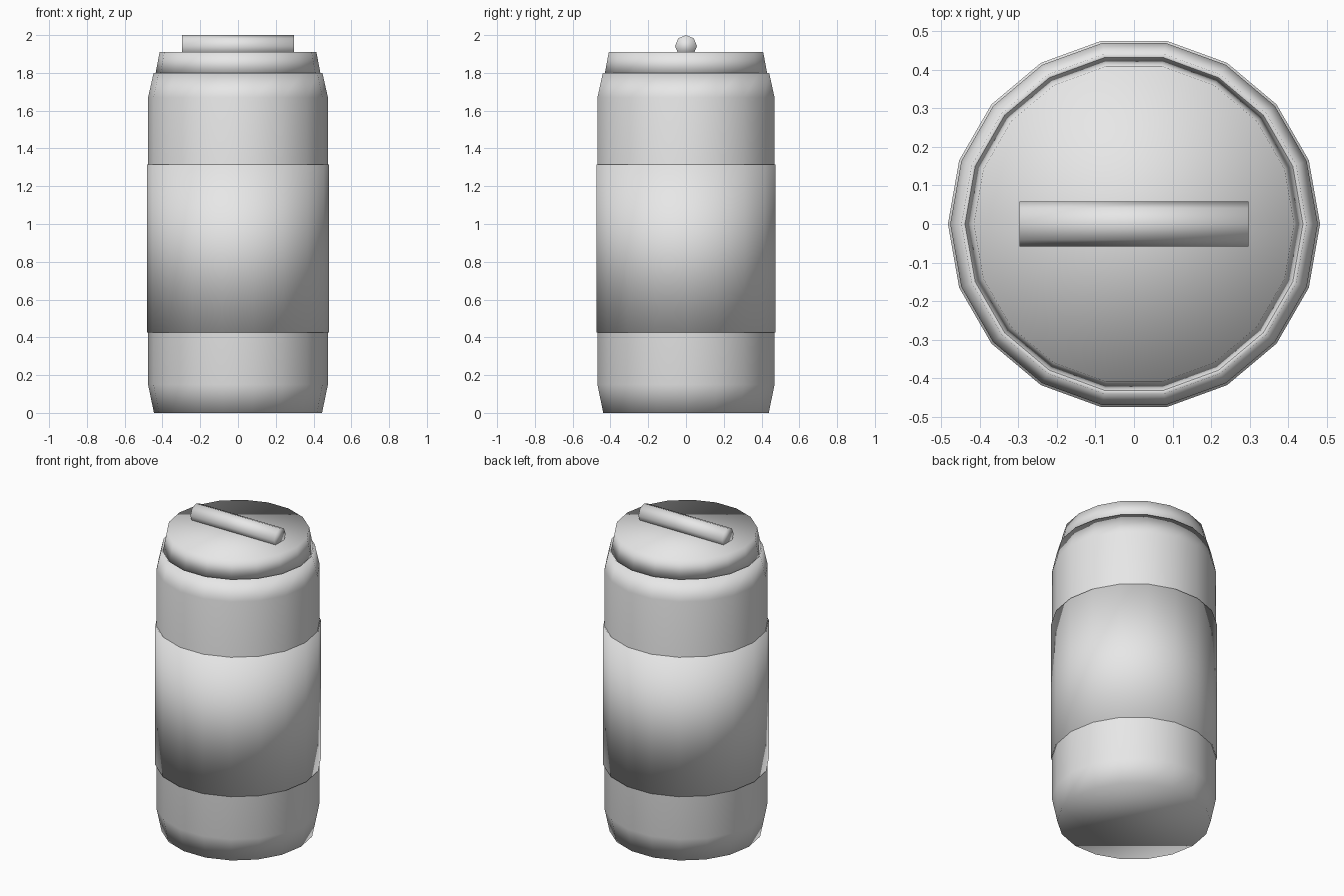
import bpy, bmesh, math
from mathutils import Matrix

cube = bpy.data.objects.get("Cube")
if cube:
    bpy.data.objects.remove(cube, do_unlink=True)

grey = bpy.data.materials.new("light grey")
grey.use_nodes = True
grey.diffuse_color = (0.8, 0.8, 0.8, 1)
grey.node_tree.nodes["Principled BSDF"].inputs["Base Color"].default_value = (0.8, 0.8, 0.8, 1)


def lathe(name, profile, sides, matrix=Matrix()):
    """Closed, smooth solid of revolution from (radius, height) pairs."""
    bm = bmesh.new()
    rings = []
    for r, z in profile:
        angles = [math.tau * i / sides for i in range(sides)]
        rings.append([bm.verts.new((r * math.cos(a), r * math.sin(a), z)) for a in angles])
    for low, high in zip(rings, rings[1:]):
        for i in range(sides):
            j = (i + 1) % sides
            bm.faces.new((low[i], low[j], high[j], high[i]))
    bm.faces.new(rings[0][::-1])
    bm.faces.new(rings[-1])
    bm.transform(matrix)
    bmesh.ops.recalc_face_normals(bm, faces=bm.faces)
    for f in bm.faces:
        f.smooth = True
    mesh = bpy.data.meshes.new(name)
    bm.to_mesh(mesh)
    bm.free()
    mesh.materials.append(grey)
    obj = bpy.data.objects.new(name, mesh)
    bpy.context.collection.objects.link(obj)
    return obj


SIDES = 18

# Container with tapered shoulders and a narrow inner rim
lathe("container_body", [(0.445, 0), (0.476, 0.15), (0.476, 1.67),
                         (0.447, 1.80), (0.436, 1.79)], SIDES)

# Sleeve around the middle
lathe("middle_sleeve", [(0.482, 0.425), (0.482, 1.315)], SIDES)

# Tapered lid
lathe("lid", [(0.438, 1.79), (0.415, 1.91)], SIDES)

# Handle bar lying across the lid
across = Matrix.Translation((0, 0, 1.942)) @ Matrix.Rotation(math.pi / 2, 4, 'Y')
lathe("lid_handle", [(0.058, -0.297), (0.058, 0.297)], 8, across)
